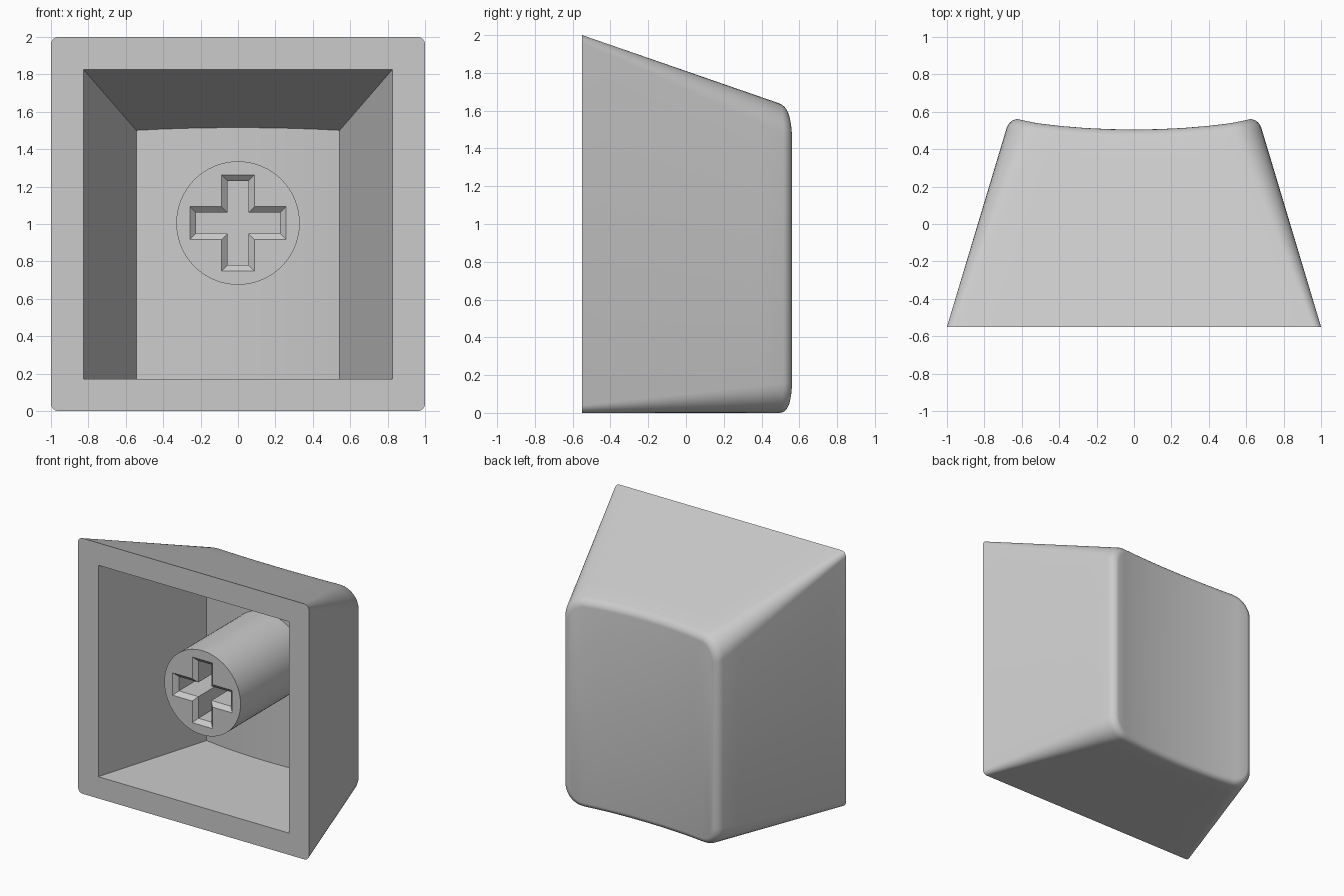
import bpy
import bmesh
import math

FRONT = -0.55      # y of the open rim
SIDE_SLOPE = 0.30  # how fast the sides draw in towards the back
TOP_SLOPE = 0.346

default = bpy.data.objects.get("Cube")
if default:
    bpy.data.objects.remove(default, do_unlink=True)

grey = bpy.data.materials.new("light_grey_plastic")
grey.use_nodes = True
colour = (0.6, 0.6, 0.6, 1)
grey.diffuse_color = colour
grey.node_tree.nodes["Principled BSDF"].inputs["Base Color"].default_value = colour


def make_object(name, bm):
    bmesh.ops.recalc_face_normals(bm, faces=bm.faces)
    mesh = bpy.data.meshes.new(name)
    bm.to_mesh(mesh)
    bm.free()
    mesh.materials.append(grey)
    obj = bpy.data.objects.new(name, mesh)
    bpy.context.collection.objects.link(obj)
    return obj


def activate(obj):
    bpy.ops.object.select_all(action='DESELECT')
    obj.select_set(True)
    bpy.context.view_layer.objects.active = obj


def cut(obj, cutter):
    cutter.hide_render = True
    mod = obj.modifiers.new("cut", 'BOOLEAN')
    mod.operation = 'DIFFERENCE'
    mod.solver = 'EXACT'
    mod.object = cutter
    activate(obj)
    bpy.ops.object.modifier_apply(modifier=mod.name)
    bpy.data.objects.remove(cutter, do_unlink=True)


def bridge(bm, loops):
    for a, b in zip(loops, loops[1:]):
        for i in range(len(a)):
            j = (i + 1) % len(a)
            bm.faces.new((a[i], a[j], b[j], b[i]))


def half_profile(arc_steps, span_steps):
    """Upper half of a rounded rectangle: (corner side, arc x, arc z)."""
    arc = [math.pi / 2 * i / arc_steps for i in range(arc_steps + 1)] if arc_steps else [math.pi / 2]
    right = [(1, math.cos(a), math.sin(a)) for a in arc]
    span = [(1 - 2 * i / span_steps, 0, 1) for i in range(1, span_steps)]
    left = [(-1, -x, z) for _, x, z in reversed(right)]
    return right + span + left


def tapered_block(name, shape, profile, rings):
    """Loft rings of (y, bow, inset); bow pushes the outer columns back."""
    bm = bmesh.new()
    loops = []
    for y0, bow, inset in rings:
        upper, lower = [], []
        for side, ax, az in profile:
            w, lo, hi, r = shape(y0)
            u = (side * (w - r) + r * ax) / w
            y = y0 + bow * u * u
            w, lo, hi, r = shape(y)
            w, lo, hi, r = w - inset, lo + inset, hi - inset, max(r - inset, 0)
            x = side * (w - r) + r * ax
            rise = (hi - lo) / 2 - r + r * az
            mid = (hi + lo) / 2
            upper.append(bm.verts.new((x, y, mid + rise)))
            lower.append(bm.verts.new((x, y, mid - rise)))
        loops.append(upper + lower[::-1])
    bridge(bm, loops)
    bm.faces.new(loops[0])
    # dished end made of upright strips
    for i in range(len(upper) - 1):
        bm.faces.new((upper[i], upper[i + 1], lower[i + 1], lower[i]))
    return make_object(name, bm)


def outer_shape(y):
    d = y - FRONT
    return 1 - SIDE_SLOPE * d, 0, 2 - TOP_SLOPE * d, 0.04 + 0.12 * d / 1.1


def cavity_shape(y):
    d = y - FRONT
    return 0.825 - SIDE_SLOPE * d, 0.17, 1.825 - TOP_SLOPE * d, 0


# Outer shell with a rounded rim and a dished back
FILLET, DISH, BOW = 0.045, 0.505, 0.056
body_rings = []
for i in range(8):
    t = i / 8
    body_rings.append((FRONT + t * (DISH - FILLET - FRONT), BOW * t, 0))
for i in range(6):
    a = math.pi / 2 * i / 5
    body_rings.append((DISH - FILLET + FILLET * math.sin(a), BOW, FILLET * (1 - math.cos(a))))
shell = tapered_block("cap_shell", outer_shape, half_profile(7, 8), body_rings)

# Hollow inside
cavity = tapered_block("cavity_cutter", cavity_shape, half_profile(0, 8),
                       [(FRONT - 0.05, 0, 0), (0.345, 0.042, 0)])
cut(shell, cavity)

# Round stem
STEM_FRONT, STEM_BACK, STEM_Z = -0.44, 0.42, 1.005
bm = bmesh.new()
loops = []
for y in (STEM_FRONT, STEM_BACK):
    ring = []
    for i in range(64):
        a = math.tau * i / 64
        ring.append(bm.verts.new((0.33 * math.cos(a), y, STEM_Z + 0.33 * math.sin(a))))
    loops.append(ring)
bridge(bm, loops)
for ring in loops:
    bm.faces.new(ring)
stem = make_object("stem", bm)

# Cross socket with a chamfered mouth
bm = bmesh.new()
loops = []
for y, grow in ((STEM_FRONT - 0.03, 0.064), (STEM_FRONT + 0.03, 0), (-0.02, 0)):
    arm, half = 0.225 + grow, 0.056 + grow
    quarter = [(arm, -half), (arm, half), (half, half)]
    ring = []
    for turn in range(4):
        for x, z in quarter:
            for _ in range(turn):
                x, z = -z, x
            ring.append(bm.verts.new((x, y, STEM_Z + z)))
    loops.append(ring)
bridge(bm, loops)
bm.faces.new(loops[0])
bm.faces.new(loops[-1])
cut(stem, make_object("cross_cutter", bm))

for part in (shell, stem):
    activate(part)
    bpy.ops.object.shade_smooth_by_angle(angle=math.radians(30))
